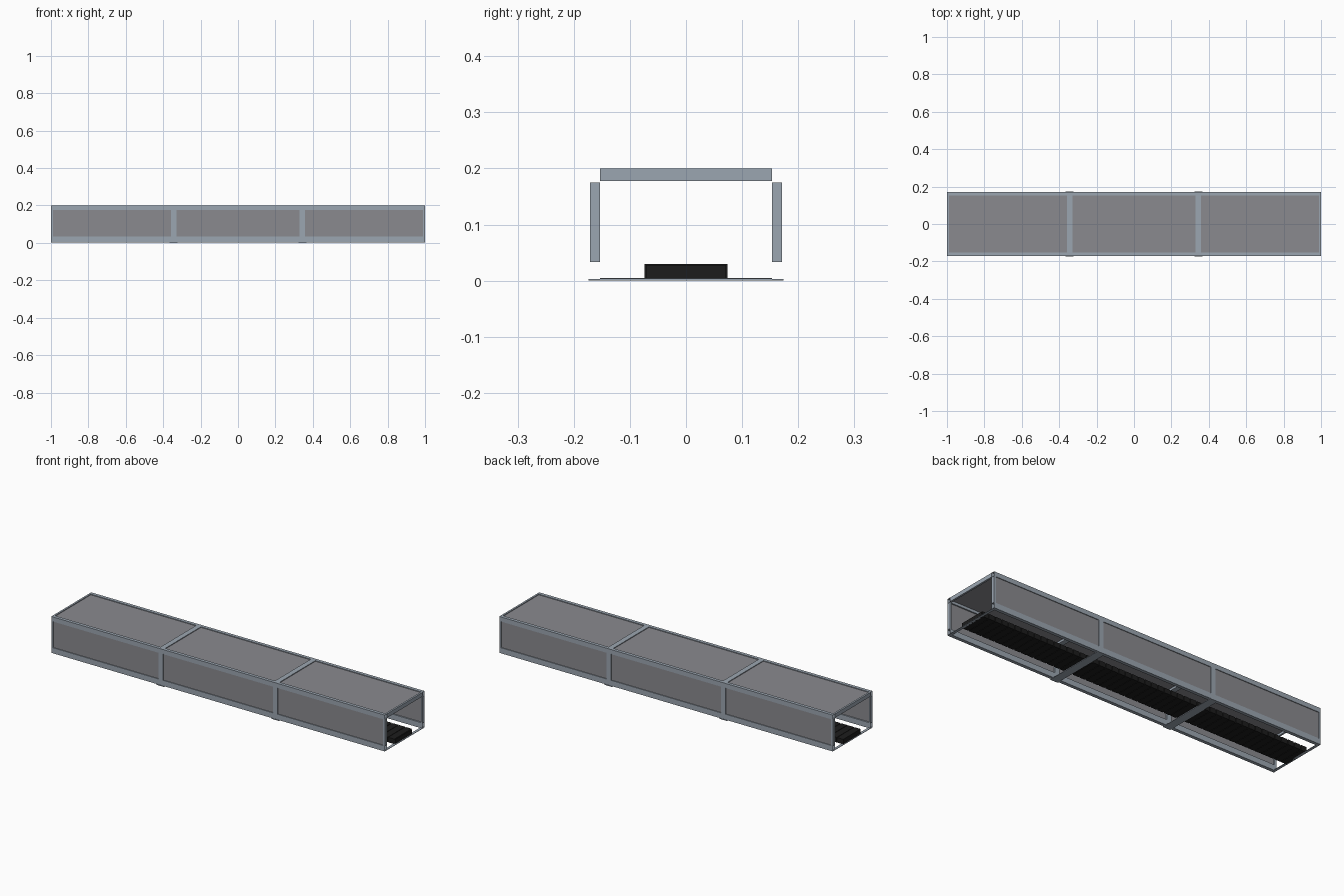
import bpy, bmesh

if "Cube" in bpy.data.objects:
    bpy.data.objects.remove(bpy.data.objects["Cube"])


def material(name, rgb):
    m = bpy.data.materials.new(name)
    m.diffuse_color = (*rgb, 1)
    m.use_nodes = True
    m.node_tree.nodes["Principled BSDF"].inputs["Base Color"].default_value = m.diffuse_color
    return m


STEEL = material("light_steel", (0.33, 0.38, 0.44))
PANEL = material("grey_panel", (0.255, 0.255, 0.275))
BLACK = material("black_plastic", (0.012, 0.012, 0.012))


def boxes(name, spans, mat, open_ends=False):
    """One object from boxes given as (x0, x1, y0, y1, z0, z1)."""
    bm = bmesh.new()
    for x0, x1, y0, y1, z0, z1 in spans:
        geo = bmesh.ops.create_cube(bm, size=1)
        for v in geo["verts"]:
            v.co = (x0 + (v.co.x + 0.5) * (x1 - x0),
                    y0 + (v.co.y + 0.5) * (y1 - y0),
                    z0 + (v.co.z + 0.5) * (z1 - z0))
    if open_ends:
        bm.normal_update()
        ends = [f for f in bm.faces if abs(f.normal.x) > 0.9]
        bmesh.ops.delete(bm, geom=ends, context='FACES')
    me = bpy.data.meshes.new(name)
    bm.to_mesh(me)
    bm.free()
    me.materials.append(mat)
    ob = bpy.data.objects.new(name, me)
    bpy.context.collection.objects.link(ob)
    return ob


Y0, Y1 = 0.153, 0.171          # rail inner and outer faces
ZB, ZL, ZU, ZT = 0.003, 0.033, 0.175, 0.2
bars = [(-1, -0.99), (-0.357, -0.329), (0.329, 0.357), (0.99, 1)]

# long hollow rails, open at both ends
for side, s in (("front", -1), ("back", 1)):
    a, b = sorted((s * Y0, s * Y1))
    boxes(side + "_upper_rail", [(-1, 1, a, b, ZU, ZT)], STEEL, True)
    boxes(side + "_lower_rail", [(-1, 1, a, b, ZB, ZL)], STEEL, True)
    # upright posts
    boxes(side + "_posts", [(p, q, a, b, ZL, ZU) for p, q in bars], STEEL)
    # side cover panels between the posts
    a, b = sorted((s * 0.160, s * 0.167))
    boxes(side + "_panels", [(bars[i][1], bars[i + 1][0], a, b, ZL, ZU)
                             for i in range(3)], PANEL)

# top crossbars and top cover panels
boxes("top_crossbars", [(p, q, -Y0, Y0, 0.178, ZT) for p, q in bars], STEEL)
boxes("top_panels", [(bars[i][1], bars[i + 1][0], -Y0, Y0, 0.189, 0.196)
                     for i in range(3)], PANEL)

# flat bottom plates under the frame, and thin end ties
boxes("bottom_plates", [(c - 0.0225, c + 0.0225, -0.174, 0.174, 0, 0.003)
                        for c in (-0.345, 0.345)], STEEL)
boxes("end_ties", [(a, a + 0.015, -Y0, Y0, 0.003, 0.005)
                   for a in (-1, 0.985)], STEEL)

# chain of black links running the full length
N = 50
P = 1.99 / N
boxes("chain_core", [(-0.993, 0.993, -0.071, 0.071, 0.005, 0.028)], BLACK)
boxes("chain_links", [(-0.995 + i * P, -0.995 + (i + 0.86) * P,
                       -0.074, 0.074, 0.003, 0.030) for i in range(N)], BLACK)
